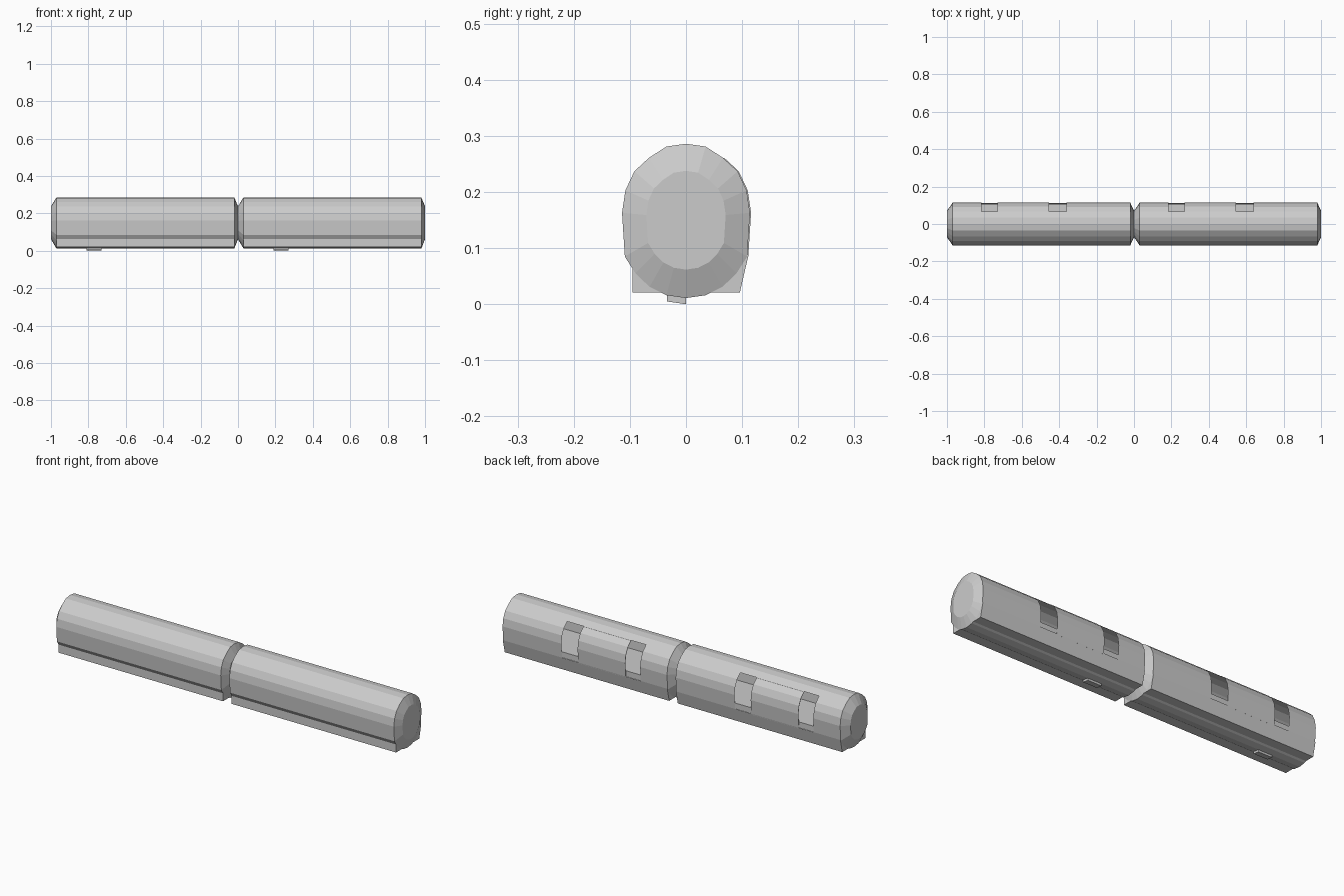
import bpy, bmesh

if "Cube" in bpy.data.objects:
    bpy.data.objects.remove(bpy.data.objects["Cube"])

# Half cross-section (y, z), bottom to top
HALF = [(0, .011), (.035, .016), (.065, .031), (.09, .055), (.109, .085), (.114, .163),
        (.108, .203), (.092, .237), (.066, .261), (.035, .281), (0, .286)]
RING = HALF + [(-y, z) for y, z in HALF[-2:0:-1]]
CAP = [(y * .62, .152 + (z - .152) * .64) for y, z in RING]
DOORS = [(-.815, -.73), (-.455, -.36)]
X0, X1 = -.97, -.02


def finish(name, bm, recalc=True):
    if recalc:
        bmesh.ops.recalc_face_normals(bm, faces=bm.faces)
    me = bpy.data.meshes.new(name)
    bm.to_mesh(me)
    bm.free()
    ob = bpy.data.objects.new(name, me)
    bpy.context.collection.objects.link(ob)
    return ob


def prism(name, section, xa, xb):
    bm = bmesh.new()
    a = [bm.verts.new((xa, y, z)) for y, z in section]
    b = [bm.verts.new((xb, y, z)) for y, z in section]
    bm.faces.new(a)
    bm.faces.new(b[::-1])
    for i in range(len(a)):
        j = (i + 1) % len(a)
        bm.faces.new((a[i], b[i], b[j], a[j]))
    return finish(name, bm)


def car_body(name, dx):
    # Faceted tube with chamfered ends; door faces left open on the back side
    bm = bmesh.new()
    xs = [-1, X0] + [x for d in DOORS for x in d] + [X1, 0]
    rings = []
    for i, x in enumerate(xs):
        sec = CAP if i in (0, len(xs) - 1) else RING
        rings.append([bm.verts.new((x + dx, y, z)) for y, z in sec])
    n = len(RING)
    for k in range(len(xs) - 1):
        is_door = (xs[k], xs[k + 1]) in DOORS
        for i in range(n):
            if is_door and 4 <= i < 8:
                continue
            j = (i + 1) % n
            bm.faces.new((rings[k][i], rings[k + 1][i], rings[k + 1][j], rings[k][j]))
    bm.faces.new(rings[0])
    bm.faces.new(rings[-1][::-1])
    finish(name, bm)


def side_panel(name, xa, xb):
    # Thin raised panel between the doors
    outer = [(y + .002, z) for y, z in HALF[4:9]]
    prism(name, outer + HALF[8:3:-1], xa, xb)


for label, dx in (("rear", 0), ("front", 1)):
    a, b = X0 + dx, X1 + dx
    car_body(label + "_car_body", dx)
    # Interior floor seen through the doorways
    prism(label + "_car_floor", [(-.107, .088), (.107, .088), (.107, .118), (-.109, .118)],
          a + .005, b - .005)
    # Skirts along both lower sides
    prism(label + "_back_skirt", [(.112, .09), (.096, .021), (.045, .021), (.065, .033),
                                  (.089, .057), (.108, .087)], a, b)
    prism(label + "_front_skirt", [(-.095, .064), (-.095, .021), (-.045, .021),
                                   (-.065, .033), (-.089, .057)], a, b)
    # Raised panel and underside block
    side_panel(label + "_side_panel", DOORS[0][1] + dx, DOORS[1][0] + dx)
    prism(label + "_underside_block", [(-.034, .005), (0, 0), (0, .014), (-.034, .018)],
          -.81 + dx, -.73 + dx)
